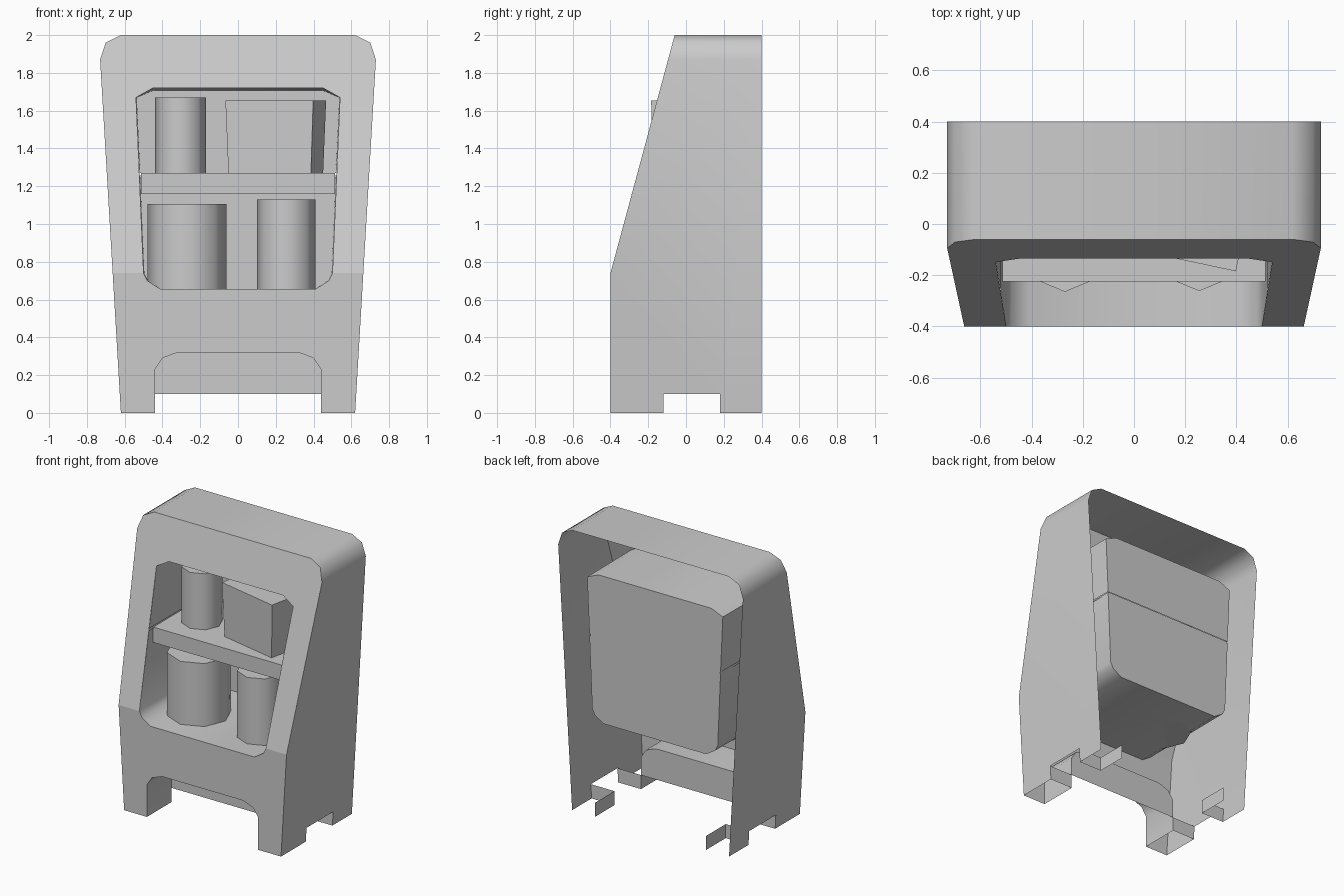
import bpy, bmesh, math
from mathutils import Vector, Matrix

cube = bpy.data.objects.get("Cube")
if cube:
    bpy.data.objects.remove(cube)

grey = bpy.data.materials.new("plain_grey")
grey.use_nodes = True
COL = (0.6, 0.6, 0.6, 1)
grey.diffuse_color = COL
grey.node_tree.nodes["Principled BSDF"].inputs["Base Color"].default_value = COL

KNEE, TOP = 0.74, 2.0
FRONT, BACK, LEG_Y, BACK_LEG_Y, LEG_X = -0.4, 0.4, -0.12, 0.18, 0.44


def front_y(z):
    """Depth of the front panel: upright below the knee, leaning back above."""
    return FRONT + 0.34 * max(0, z - KNEE) / (TOP - KNEE)


def side_x(z):
    """Half width of the flared cabinet."""
    return 0.62 + 0.11 * z / 1.87


def face(bm, pts, toward):
    """Add a polygon whose normal points along the given direction."""
    f = bm.faces.new([bm.verts.new(p) for p in pts])
    f.normal_update()
    if f.normal.dot(Vector(toward)) < 0:
        f.normal_flip()


def finish(name, bm, mirror=False, smooth=None):
    bmesh.ops.remove_doubles(bm, verts=bm.verts, dist=0.0005)
    me = bpy.data.meshes.new(name)
    bm.to_mesh(me)
    bm.free()
    me.materials.append(grey)
    ob = bpy.data.objects.new(name, me)
    bpy.context.collection.objects.link(ob)
    if mirror:
        ob.modifiers.new("Mirror", "MIRROR").use_clip = True
    if smooth:
        bpy.ops.object.select_all(action="DESELECT")
        ob.select_set(True)
        bpy.context.view_layer.objects.active = ob
        bpy.ops.object.shade_smooth_by_angle(angle=math.radians(smooth))
    return ob


def strip(bm, profile, y0, y1, sign, centre):
    """Sweep an (x, z) profile in depth; sign +1 faces away from the centre."""
    for (xa, za), (xb, zb) in zip(profile, profile[1:]):
        mid = Vector(((xa + xb) / 2 - centre[0], 0, (za + zb) / 2 - centre[1]))
        face(bm, [y0(xa, za), y0(xb, zb), y1(xb, zb), y1(xa, za)], mid * sign)


def on_front(x, z):
    return (x, front_y(z), z)


def at_depth(y):
    return lambda x, z: (x, y, z)


# Half profiles, mirrored across x
crown = [(0, TOP), (0.62, TOP), (0.70, 1.96), (side_x(1.87), 1.87)]
knee_out = (side_x(KNEE), KNEE)
window_top = [(0, 1.72), (0.45, 1.72), (0.54, 1.67)]
window_low = [(0.5, KNEE), (0.48, 0.70), (0.41, 0.655), (0, 0.655)]
arch = [(LEG_X, 0), (LEG_X, 0.23), (0.40, 0.29), (0.32, 0.32), (0, 0.32)]

# Front panel with the window and the arch between the legs
bm = bmesh.new()
upper = crown + [knee_out, window_low[0]] + window_top[::-1]
lower = window_low[::-1] + [knee_out, (0.62, 0)] + arch
for outline in (upper, lower):
    face(bm, [on_front(x, z) for x, z in outline], (0, -1, 0))
finish("front_panel", bm, mirror=True)

# Outer casing: top, rounded corners and side panels notched into legs
bm = bmesh.new()
strip(bm, crown, on_front, at_depth(BACK), 1, (0, 1))
side = [(BACK, 0), (BACK_LEG_Y, 0), (BACK_LEG_Y, 0.1), (LEG_Y, 0.1), (LEG_Y, 0),
        (FRONT, 0), (FRONT, KNEE), (front_y(1.87), 1.87), (BACK, 1.87)]
face(bm, [(side_x(z), y, z) for y, z in side], (1, 0, 0))
finish("outer_casing", bm, mirror=True, smooth=50)

# Arch tunnel and the wall behind it
bm = bmesh.new()
strip(bm, arch, at_depth(FRONT), at_depth(LEG_Y), -1, (0, 0))
finish("leg_arch", bm, mirror=True, smooth=50)
bm = bmesh.new()
recess = [(0, 0.1), (LEG_X, 0.1)] + arch[1:]
face(bm, [(x, LEG_Y, z) for x, z in recess], (0, -1, 0))
finish("arch_back_wall", bm, mirror=True)

# Low walls that close the legs
bm = bmesh.new()
for y, facing in ((LEG_Y, 1), (BACK_LEG_Y, -1)):
    face(bm, [(LEG_X, y, 0), (0.62, y, 0), (side_x(0.1), y, 0.1), (LEG_X, y, 0.1)],
         (0, facing, 0))
face(bm, [(LEG_X, BACK_LEG_Y, 0), (LEG_X, BACK, 0), (LEG_X, BACK, 0.1),
          (LEG_X, BACK_LEG_Y, 0.1)], (-1, 0, 0))
finish("leg_walls", bm, mirror=True)


# Display niche in two shells that taper slightly toward the back
def niche_back(x, z):
    return (max(0, x - 0.004), 0.35, min(z, 1.708))


shells = {"upper_niche": window_top + [(0.522, 1.27)],
          "lower_niche": [(0.522, 1.258)] + window_low}
for name, profile in shells.items():
    bm = bmesh.new()
    strip(bm, profile, on_front, niche_back, -1, (0, 1.2))
    end = (0, profile[-1][1]) if name == "upper_niche" else (0, profile[0][1])
    face(bm, [niche_back(x, z) for x, z in profile + [end]], (0, -1, 0))
    finish(name, bm, mirror=True, smooth=50)


def box(name, size, centre, turn=0, base_scale=1):
    """Box, optionally turned about z and narrowed at the base."""
    bm = bmesh.new()
    bmesh.ops.create_cube(bm, size=1)
    for v in bm.verts:
        k = base_scale if v.co.z < 0 else 1
        v.co = Vector((v.co.x * size[0] * k, v.co.y * size[1] * k, v.co.z * size[2]))
    bm.transform(Matrix.Translation(centre) @ Matrix.Rotation(turn, 4, "Z"))
    finish(name, bm)


def canister(name, x, y, radius, z0, z1):
    bm = bmesh.new()
    bmesh.ops.create_cone(bm, cap_ends=True, segments=8, radius1=radius, radius2=radius,
                          depth=z1 - z0, matrix=Matrix.Translation((x, y, (z0 + z1) / 2)))
    finish(name, bm, smooth=50)


# Shelf and the goods on display
box("shelf", (1.026, 0.572, 0.11), (0, 0.061, 1.215))
box("display_block", (0.475, 0.33, 0.385), (0.2, 0.026, 1.4625), math.radians(-12), 0.94)
canister("upper_canister", -0.305, 0.03, 0.135, 1.27, 1.67)
canister("wide_canister", -0.27, -0.055, 0.21, 0.655, 1.105)
canister("narrow_canister", 0.255, -0.107, 0.155, 0.655, 1.13)
